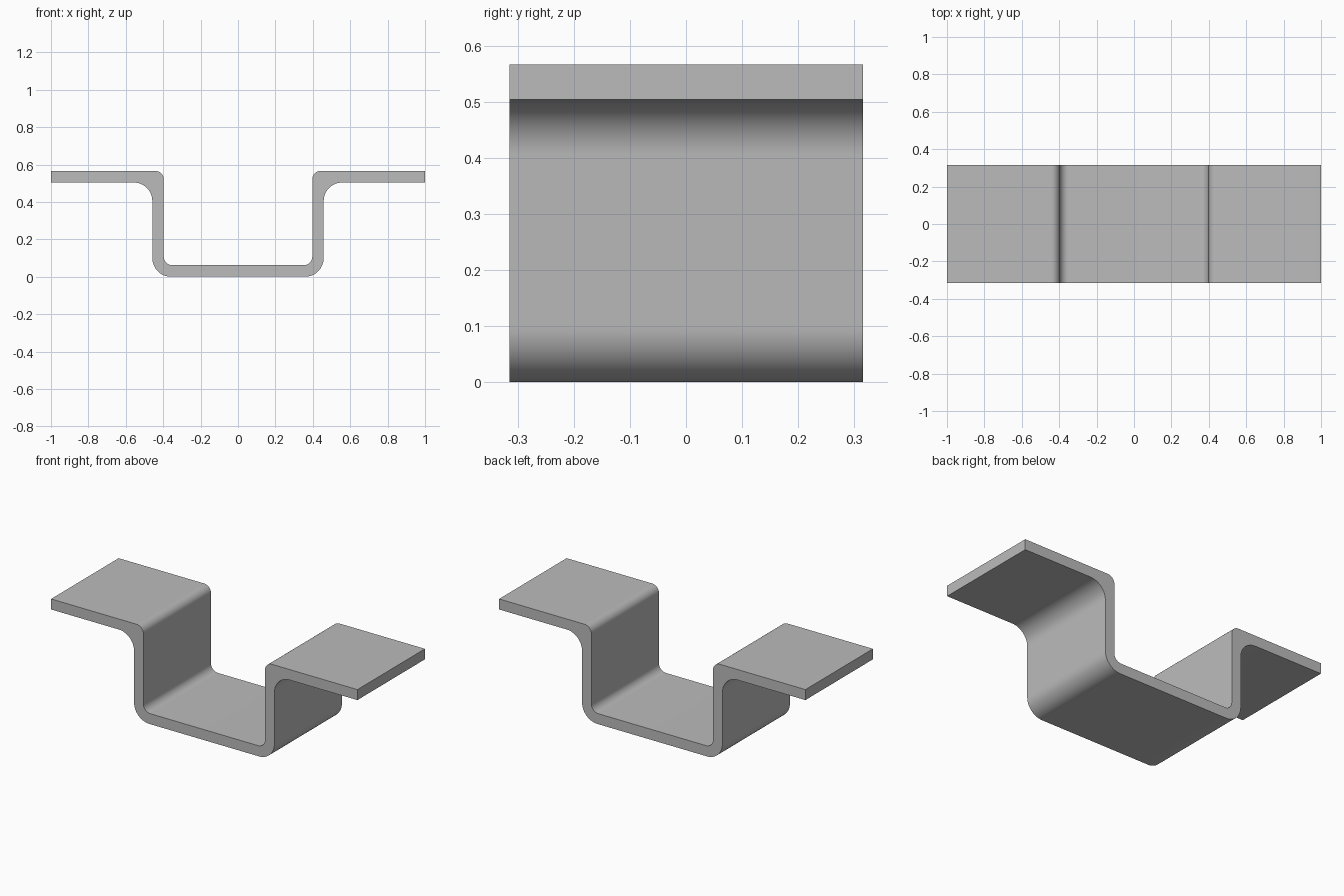
import bpy
import bmesh
import math
from mathutils import Vector

cube = bpy.data.objects.get("Cube")
if cube:
    bpy.data.objects.remove(cube, do_unlink=True)

HALF_DEPTH = 0.315
HEIGHT = 0.566
THICK = 0.062
INNER, OUTER = 0.397, 0.458   # the two sides of each upright wall
SMALL_R, LARGE_R = 0.045, 0.1
SEGMENTS = 12


def fillet(prev, corner, nxt, radius):
    """Points of a right-angle corner rounded with the given radius."""
    if not radius:
        return [corner]
    a = (prev - corner).normalized() * radius
    b = (nxt - corner).normalized() * radius
    centre = corner + a + b
    points = []
    for i in range(SEGMENTS + 1):
        t = math.pi / 2 * i / SEGMENTS
        points.append(centre - b * math.cos(t) - a * math.sin(t))
    return points


# Half outline: underside from the middle out, then back along the top
half = [
    (OUTER, 0, LARGE_R),
    (OUTER, HEIGHT - THICK, LARGE_R),
    (1, HEIGHT - THICK, 0),
    (1, HEIGHT, 0),
    (INNER, HEIGHT, SMALL_R),
    (INNER, THICK, SMALL_R),
]
outline = half + [(-x, z, r) for x, z, r in reversed(half)]
corners = [Vector((x, -HALF_DEPTH, z)) for x, z, r in outline]
profile = []
for i, (x, z, r) in enumerate(outline):
    profile += fillet(corners[i - 1], corners[i], corners[(i + 1) % len(corners)], r)

# Extrude the profile from front to back
bm = bmesh.new()
face = bm.faces.new([bm.verts.new(p) for p in profile])
result = bmesh.ops.extrude_face_region(bm, geom=[face], use_keep_orig=True)
moved = [v for v in result["geom"] if isinstance(v, bmesh.types.BMVert)]
bmesh.ops.translate(bm, verts=moved, vec=(0, 2 * HALF_DEPTH, 0))
bmesh.ops.recalc_face_normals(bm, faces=bm.faces)
mesh = bpy.data.meshes.new("bent_bracket")
bm.to_mesh(mesh)
bm.free()

bracket = bpy.data.objects.new("bent_bracket", mesh)
bpy.context.collection.objects.link(bracket)

# Plain grey metal
grey = bpy.data.materials.new("grey metal")
grey.use_nodes = True
colour = (0.5, 0.5, 0.5, 1)
grey.diffuse_color = colour
grey.node_tree.nodes["Principled BSDF"].inputs["Base Color"].default_value = colour
mesh.materials.append(grey)

# Smooth bends, crisp edges
bpy.ops.object.select_all(action="DESELECT")
bracket.select_set(True)
bpy.context.view_layer.objects.active = bracket
bpy.ops.object.shade_smooth_by_angle(angle=math.radians(30))
